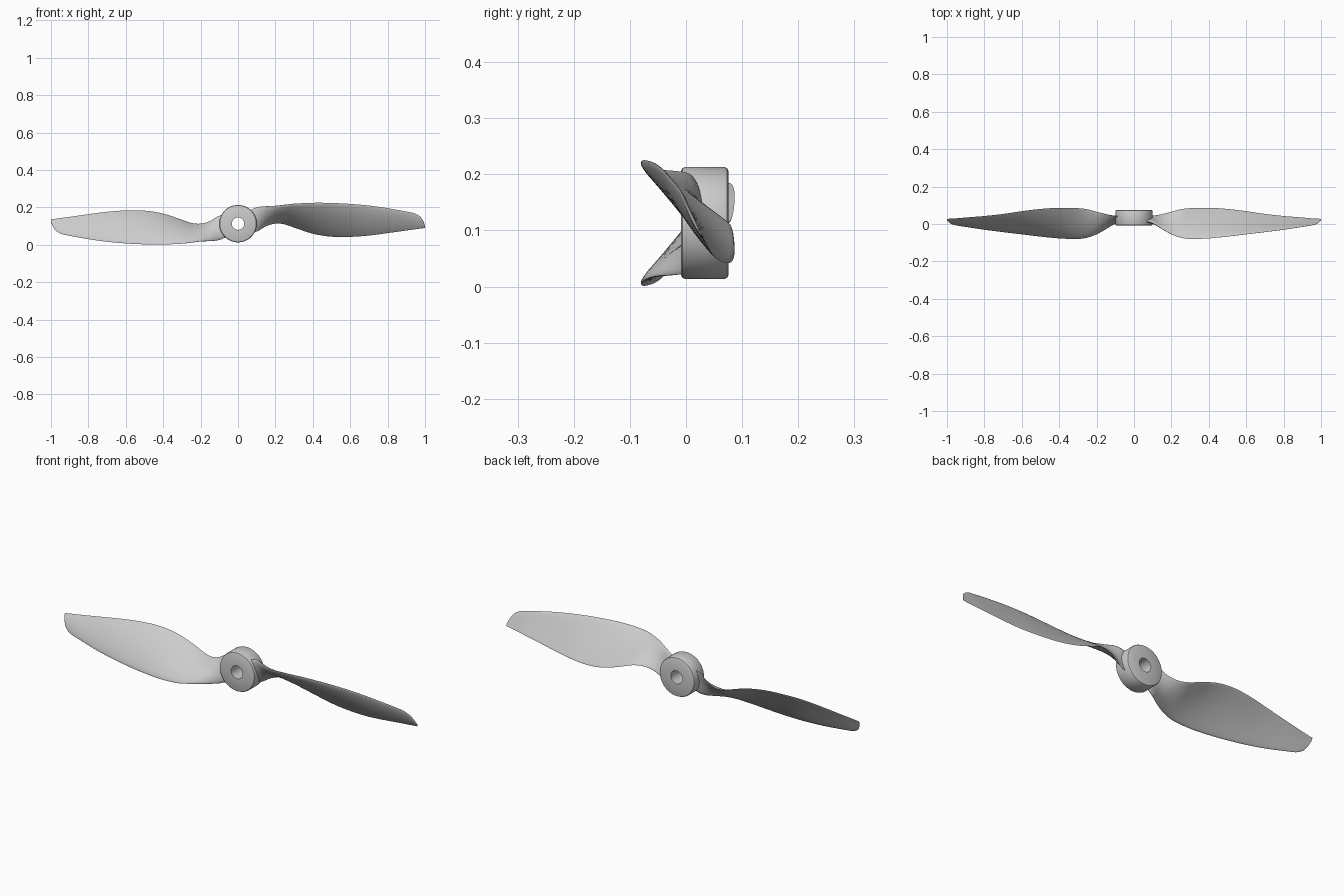
import bpy, bmesh, math
from mathutils import Vector

if "Cube" in bpy.data.objects:
    bpy.data.objects.remove(bpy.data.objects["Cube"])

CZ = 0.1133  # height of the propeller axis


def make_object(name, bm, angle=40):
    bmesh.ops.recalc_face_normals(bm, faces=bm.faces)
    mesh = bpy.data.meshes.new(name)
    bm.to_mesh(mesh)
    bm.free()
    obj = bpy.data.objects.new(name, mesh)
    bpy.context.collection.objects.link(obj)
    bpy.ops.object.select_all(action='DESELECT')
    obj.select_set(True)
    bpy.context.view_layer.objects.active = obj
    bpy.ops.object.shade_smooth_by_angle(angle=math.radians(angle))
    return obj


def bridge_rings(bm, rings, closed=False):
    n = len(rings[0])
    pairs = list(zip(rings, rings[1:])) + ([(rings[-1], rings[0])] if closed else [])
    for a, b in pairs:
        for i in range(n):
            j = (i + 1) % n
            bm.faces.new((a[i], a[j], b[j], b[i]))


# Hub: bored ring with rounded rims, lathed around the y axis
bm = bmesh.new()
profile = [(0.033, -0.009), (0.092, -0.009), (0.0975, -0.0065), (0.1, -0.001),
           (0.1, 0.068), (0.0975, 0.0735), (0.092, 0.076), (0.033, 0.076)]
rings = []
for k in range(64):
    a = 2 * math.pi * k / 64
    rings.append([bm.verts.new((r * math.cos(a), y, CZ + r * math.sin(a))) for r, y in profile])
bridge_rings(bm, rings, closed=True)
make_object("hub", bm)

# Blade stations: x, leading edge y z, trailing edge y z, thickness
stations = [
    (0.045, 0.015, 0.175, 0.040, 0.075, 0.024),
    (0.080, 0.012, 0.193, 0.043, 0.066, 0.028),
    (0.110, 0.000, 0.203, 0.045, 0.076, 0.030),
    (0.150, -0.026, 0.206, 0.053, 0.100, 0.030),
    (0.200, -0.055, 0.208, 0.066, 0.114, 0.029),
    (0.250, -0.073, 0.214, 0.079, 0.110, 0.028),
    (0.300, -0.080, 0.220, 0.085, 0.093, 0.027),
    (0.400, -0.077, 0.225, 0.087, 0.060, 0.026),
    (0.500, -0.067, 0.224, 0.081, 0.044, 0.024),
    (0.600, -0.055, 0.219, 0.069, 0.043, 0.021),
    (0.700, -0.043, 0.210, 0.054, 0.050, 0.018),
    (0.800, -0.030, 0.196, 0.043, 0.063, 0.015),
    (0.900, -0.015, 0.178, 0.035, 0.077, 0.012),
    (0.945, -0.008, 0.168, 0.031, 0.083, 0.010),
    (0.975, 0.000, 0.150, 0.029, 0.087, 0.008),
    (0.990, 0.010, 0.128, 0.028, 0.089, 0.006),
    (1.000, 0.022, 0.103, 0.028, 0.090, 0.003),
]


def refine(rows, steps=4):
    # Smooth interpolation with slopes matched to uneven spacing
    rows = [Vector(r) for r in rows]
    n = len(rows)
    slopes = [(rows[min(i + 1, n - 1)] - rows[max(i - 1, 0)]) /
              (rows[min(i + 1, n - 1)][0] - rows[max(i - 1, 0)][0]) for i in range(n)]
    out = []
    for i in range(n - 1):
        h = rows[i + 1][0] - rows[i][0]
        for s in range(steps):
            t = s / steps
            out.append(rows[i] * (2*t**3 - 3*t**2 + 1) + slopes[i] * h * (t**3 - 2*t**2 + t)
                       + rows[i + 1] * (3*t**2 - 2*t**3) + slopes[i + 1] * h * (t**3 - t**2))
    return out + [rows[-1]]


def airfoil(count=14):
    # (position along chord, half thickness, camber) around the section
    loop = []
    for k in range(2 * count):
        a = math.pi * k / count
        u = (1 - math.cos(a)) / 2
        half = 1.35 * math.sqrt(u) * (1 - u) ** 0.85 * 0.98 + 0.04 * u
        loop.append((u, half if k <= count else -half, 4 * u * (1 - u)))
    return loop


# Blades: twisted airfoil lofts, the second turned half way round the axis
for name, s in (("right_blade", 1), ("left_blade", -1)):
    bm = bmesh.new()
    rings = []
    for x, ly, lz, ty, tz, th in refine(stations):
        lead, chord = Vector((ly, lz)), Vector((ty - ly, tz - lz))
        normal = Vector((chord.y, -chord.x)).normalized()
        ring = []
        for u, half, camber in airfoil():
            p = lead + chord * u + normal * (half * th * 0.68 + camber * chord.length * 0.03)
            ring.append(bm.verts.new((s * x, p.x, CZ + s * (p.y - CZ))))
        rings.append(ring)
    bridge_rings(bm, rings)
    bm.faces.new(rings[0])
    bm.faces.new(rings[-1])
    make_object(name, bm, 50)
